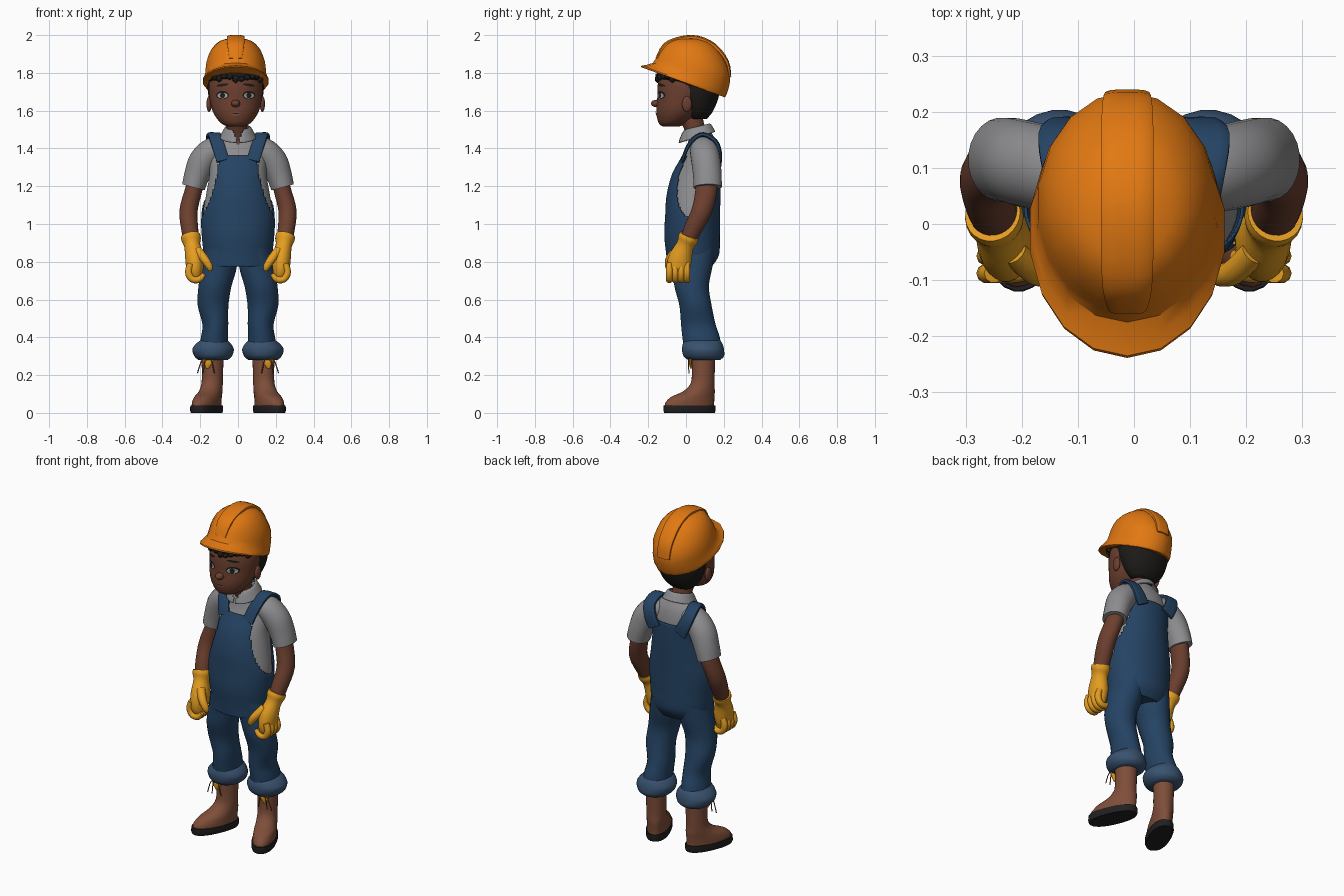
import bpy, bmesh, math, random
from mathutils import Vector, Matrix
from mathutils.bvhtree import BVHTree

random.seed(4)
cube = bpy.data.objects.get("Cube")
if cube:
    bpy.data.objects.remove(cube, do_unlink=True)


def material(name, r, g, b):
    mat = bpy.data.materials.new(name)
    mat.use_nodes = True
    mat.diffuse_color = (r, g, b, 1)
    shader = mat.node_tree.nodes["Principled BSDF"]
    shader.inputs["Base Color"].default_value = (r, g, b, 1)
    shader.inputs["Roughness"].default_value = 0.8
    return mat


orange = material("helmet_orange", 0.76, 0.19, 0.006)
skin = material("skin_brown", 0.15, 0.05, 0.028)
black = material("hair_black", 0.012, 0.011, 0.01)
grey = material("shirt_grey", 0.27, 0.27, 0.28)
denim = material("denim_blue", 0.018, 0.056, 0.125)
pale_denim = material("cuff_blue", 0.04, 0.085, 0.16)
yellow = material("glove_yellow", 0.78, 0.34, 0.015)
leather = material("boot_brown", 0.21, 0.075, 0.04)
rubber = material("sole_black", 0.016, 0.014, 0.014)
white = material("eye_white", 0.4, 0.38, 0.36)


def finish(name, bm, mats, angle=50):
    """Turn a bmesh into a smooth shaded object."""
    mesh = bpy.data.meshes.new(name)
    bm.to_mesh(mesh)
    bm.free()
    for mat in mats:
        mesh.materials.append(mat)
    obj = bpy.data.objects.new(name, mesh)
    bpy.context.collection.objects.link(obj)
    bpy.ops.object.select_all(action="DESELECT")
    obj.select_set(True)
    bpy.context.view_layer.objects.active = obj
    bpy.ops.object.shade_smooth_by_angle(angle=math.radians(angle))
    return obj


def smooth_rings(rings, sub):
    """Catmull-Rom steps between rings (x, y, z, radius, radius, tilt)."""
    rings = [tuple(r) + (0,) * (6 - len(r)) for r in rings]
    out = []
    for i in range(len(rings) - 1):
        a, b, c, d = (rings[min(max(i + k, 0), len(rings) - 1)] for k in (-1, 0, 1, 2))
        for step in range(sub):
            t = step / sub
            out.append([q + t / 2 * (r - p + t * (2 * p - 5 * q + 4 * r - s + t * (3 * (q - r) + s - p)))
                        for p, q, r, s in zip(a, b, c, d)])
    return out + [list(rings[-1])]


def loft(name, rings, mats, sides=24, sub=4, ref=None, power=2, side=1, yaw=None,
         rule=None, keep=None, grow=0, angle=50):
    """Skin rings: level ones, or square to the path when ref is given."""
    rings = smooth_rings(rings, sub)
    bm = bmesh.new()
    loops = []
    for i, (x, y, z, ra, rb, tilt) in enumerate(rings):
        ra, rb = ra + grow, rb + grow
        if ref:
            ahead, behind = rings[min(i + 1, len(rings) - 1)], rings[max(i - 1, 0)]
            t = (Vector(ahead[:3]) - Vector(behind[:3])).normalized()
            u = (ref - t * ref.dot(t)).normalized()
            v = t.cross(u)
        else:
            u, v = Vector((1, 0, 0)), Vector((0, 1, tilt))
        loop = []
        for k in range(sides):
            a = math.tau * (k + 0.5) / sides
            c, s = (math.copysign(abs(f) ** (2 / power), f) for f in (math.cos(a), math.sin(a)))
            p = Vector((x, y, z)) + u * ra * c + v * rb * s
            if yaw:
                turn, pivot = yaw
                p = Matrix.Rotation(turn, 3, "Z") @ p + pivot
            loop.append(bm.verts.new((p.x * side, p.y, p.z)))
        loops.append(loop)
    for low, high in zip(loops, loops[1:]):
        for k in range(sides):
            n = (k + 1) % sides
            bm.faces.new((low[k], low[n], high[n], high[k]))
    bm.faces.new(loops[0])
    bm.faces.new(loops[-1])
    bmesh.ops.recalc_face_normals(bm, faces=bm.faces)
    if rule:
        for f in bm.faces:
            f.material_index = rule(f.calc_center_median())
    if keep:
        gone = [f for f in bm.faces if not keep(f.calc_center_median())]
        bmesh.ops.delete(bm, geom=gone, context="FACES")
    return finish(name, bm, mats, angle)


def ball(name, place, size, mat, detail=3):
    bm = bmesh.new()
    bmesh.ops.create_icosphere(bm, subdivisions=detail, radius=1,
                               matrix=Matrix.Translation(place) @ Matrix.Diagonal((*size, 1)))
    return finish(name, bm, [mat])


X, Y = Vector((1, 0, 0)), Vector((0, 1, 0))
MID = -0.012  # the head sits slightly off centre

# Shirt torso with an open neck
torso = [(0, .02, .78, .165, .11), (0, .035, .84, .172, .13), (0, .032, .94, .182, .137),
         (0, .035, 1.05, .186, .135), (0, .04, 1.15, .17, .133), (0, .055, 1.26, .152, .12),
         (0, .08, 1.36, .15, .092), (0, .085, 1.43, .128, .075), (0, .08, 1.475, .09, .06),
         (0, .075, 1.5, .055, .05)]
loft("shirt", torso, [grey, skin], 48, 6,
     rule=lambda p: int(p.y < .06 and abs(p.x) < (p.z - 1.42) * .5))


# Overalls with a bib, cut from the enlarged torso
def on_overalls(p):
    if p.z < 1.03:
        return True
    drop = (1.36 - p.z) / .33
    width = .1 if p.y < .06 else .125
    return drop > 0 and abs(p.x) < width + .09 * drop ** 2


overalls = loft("overalls", torso, [denim], 96, 10, keep=on_overalls, grow=.004)
shell = overalls.modifiers.new("thickness", "SOLIDIFY")
shell.thickness, shell.offset = .006, 1

# Neck and folded collar
loft("neck", [(0, .07, 1.42, .055, .05), (-.005, .05, 1.49, .055, .055), (MID, .02, 1.58, .06, .065)], [skin])
collar = loft("collar", [(0, .055, 1.515, .058, .066, .25), (0, .055, 1.505, .072, .078, .28),
                         (0, .058, 1.46, .098, .098, .3)], [grey], 40, 5,
              keep=lambda p: math.hypot(p.x, p.y - .055) > .055
              and not (p.y < .03 and abs(p.x) < max(.012, (p.z - 1.44) * .55)))
collar.modifiers.new("thickness", "SOLIDIFY").thickness = .006

# Head, ears and nose
head = loft("head", [(MID, -.08, 1.515, .04, .042), (MID, -.07, 1.535, .08, .075),
                     (MID, -.04, 1.59, .12, .118), (MID, -.015, 1.66, .138, .138),
                     (MID, 0, 1.74, .143, .15), (MID, .01, 1.83, .125, .135)], [skin], 32)
ball("nose", (MID, -.155, 1.638), (.024, .031, .02), skin)
for s in (1, -1):
    ball("ear", (MID + s * .141, .005, 1.635), (.014, .026, .042), skin)

# Hair and its curly fringe
loft("hair", [(MID, .065, 1.555, .075, .045), (MID, .065, 1.6, .115, .08), (MID, .063, 1.67, .143, .11),
              (MID, .055, 1.73, .151, .128), (MID, .005, 1.775, .152, .157),
              (MID, .01, 1.83, .145, .15)], [black], 28)
for k in range(15):
    a = math.pi * (k + .5) / 15
    ball("hair_curl", (MID + .148 * math.cos(a), -.155 * math.sin(a) + .005, 1.775 + random.uniform(-.012, .012)),
         (.02, .016, random.uniform(.014, .024)), black, 1)

# Face details as thin discs laid on the head
bm = bmesh.new()
bm.from_mesh(head.data)
surface = BVHTree.FromBMesh(bm)
bm.free()


def face_disc(name, x, z, w, h, mat, lift, slant=0):
    bm = bmesh.new()

    def drop(px, pz):
        hit = surface.ray_cast(Vector((px, -1, pz)), Y)[0]
        return bm.verts.new((px, hit.y - lift, pz))
    ring = []
    for k in range(16):
        a = math.tau * k / 16
        dx = w * math.cos(a)
        ring.append(drop(x + dx, z + h * math.sin(a) + slant * dx))
    centre = drop(x, z)
    for k in range(16):
        bm.faces.new((centre, ring[k], ring[(k + 1) % 16]))
    finish(name, bm, [mat])


for s in (1, -1):
    eye = MID + s * .07
    face_disc("eye_rim", eye, 1.682, .034, .022, black, .003)
    face_disc("eye_white", eye, 1.68, .027, .015, white, .005)
    face_disc("iris", eye, 1.681, .013, .015, rubber, .007)
    face_disc("eyebrow", eye, 1.736, .032, .007, black, .004, -s * .15)
face_disc("lips", MID, 1.585, .028, .011, leather, .003)
face_disc("mouth_line", MID, 1.586, .025, .003, black, .005)

# Hard hat with tilted brim and raised centre ridge
loft("helmet", [(MID, -.015, 1.75, .172, .22, -.36), (MID, -.012, 1.758, .176, .223, -.36),
                (MID, .025, 1.785, .164, .2, -.34), (MID, .045, 1.85, .157, .19, -.3),
                (MID, .047, 1.92, .13, .152, -.24), (MID, .04, 1.967, .085, .1, -.12),
                (MID, .03, 1.985, .025, .03)], [orange], 18, 2, angle=35)
loft("helmet_ridge", [(MID, -.15, 1.875, .035, .012), (MID, -.11, 1.945, .045, .014),
                      (MID, -.03, 1.98, .048, .014), (MID, .06, 1.984, .048, .014),
                      (MID, .15, 1.942, .048, .014), (MID, .215, 1.86, .045, .012),
                      (MID, .232, 1.78, .04, .008)], [orange], 12, 3, ref=X, power=3, angle=35)

for s, label in ((1, "left_"), (-1, "right_")):
    # Shoulder straps
    loft(label + "strap", [(.08, -.02, 1.335, .034, .008), (.1, .005, 1.4, .034, .01),
                           (.118, .045, 1.455, .034, .012), (.128, .095, 1.474, .035, .012),
                           (.135, .155, 1.44, .036, .012), (.115, .178, 1.38, .038, .012),
                           (.085, .18, 1.32, .04, .008)], [denim], 12, 3, ref=X, power=4, side=s)
    # Sleeve and arm
    loft(label + "sleeve", [(.07, .09, 1.4, .06, .06), (.13, .095, 1.39, .074, .07),
                            (.185, .105, 1.335, .077, .075), (.217, .113, 1.26, .076, .068),
                            (.236, .115, 1.195, .075, .062)], [grey], ref=Y, side=s)
    loft(label + "arm", [(.21, .11, 1.28, .055, .045), (.235, .108, 1.18, .058, .046),
                         (.262, .083, 1.07, .054, .048), (.255, .035, .97, .048, .045),
                         (.245, .005, .9, .04, .04)], [skin], ref=Y, side=s)
    # Work glove with curled fingers
    loft(label + "glove", [(.252, .018, .94, .052, .05), (.248, .01, .92, .054, .052),
                           (.242, -.005, .885, .047, .043), (.23, -.03, .82, .062, .05),
                           (.228, -.042, .76, .062, .045), (.222, -.04, .72, .048, .035)],
         [yellow], ref=Y, side=s)
    loft(label + "thumb", [(.215, -.05, .86, .024, .026), (.178, -.085, .815, .023, .023),
                           (.152, -.092, .775, .019, .019), (.147, -.09, .752, .01, .01)],
         [yellow], 12, ref=Y, side=s)
    for k in range(4):
        y = -.088 + k * .031
        loft(label + "finger", [(.25, y, .79, .017, .018), (.262, y, .745, .018, .019),
                                (.243, y, .708, .018, .018), (.205, y, .707, .017, .017),
                                (.18, y, .735, .011, .011)], [yellow], 10, 3, ref=Y, side=s)
    # Trouser leg and rolled cuff
    loft(label + "leg", [(.09, .035, .87, .085, .12), (.1, .035, .77, .094, .105),
                         (.122, .03, .67, .088, .092), (.132, .05, .57, .082, .086),
                         (.12, .065, .47, .069, .092), (.125, .08, .4, .072, .1),
                         (.13, .09, .33, .08, .1)], [denim], side=s)
    loft(label + "cuff", [(.128, .086, .385, .07, .095), (.13, .088, .365, .094, .106),
                          (.132, .09, .335, .111, .112), (.132, .094, .3, .1, .108),
                          (.132, .096, .28, .078, .085)], [pale_denim], side=s)
    # Boot, turned outward, with its sole
    turned = (math.radians(23), Vector((.135, .092, 0)))
    loft(label + "boot", [(0, 0, .33, .06, .066), (0, 0, .24, .056, .062), (0, -.004, .16, .055, .064),
                          (0, -.025, .115, .057, .088), (0, -.06, .085, .06, .122),
                          (0, -.078, .055, .062, .138), (0, -.08, .03, .062, .14)],
         [leather], yaw=turned, side=s)
    loft(label + "sole", [(0, -.08, 0, .062, .142), (0, -.08, .012, .066, .147),
                          (0, -.08, .04, .065, .145)], [rubber], 28, 1, yaw=turned, power=2.3, side=s)
    # Boot tongue and loose laces
    loft(label + "boot_tongue", [(.155, .03, .31, .032, .008), (.158, .024, .27, .028, .009),
                                 (.162, .028, .235, .006, .006)], [yellow], 10, 3, side=s)
    for end in (.125, .185, .215):
        loft(label + "lace", [(.16, .024, .27, .003, .003), ((.16 + end) / 2, .012, .285, .003, .003),
                              (end, .016, .21, .003, .003)], [leather], 6, 3, ref=Y, side=s)
